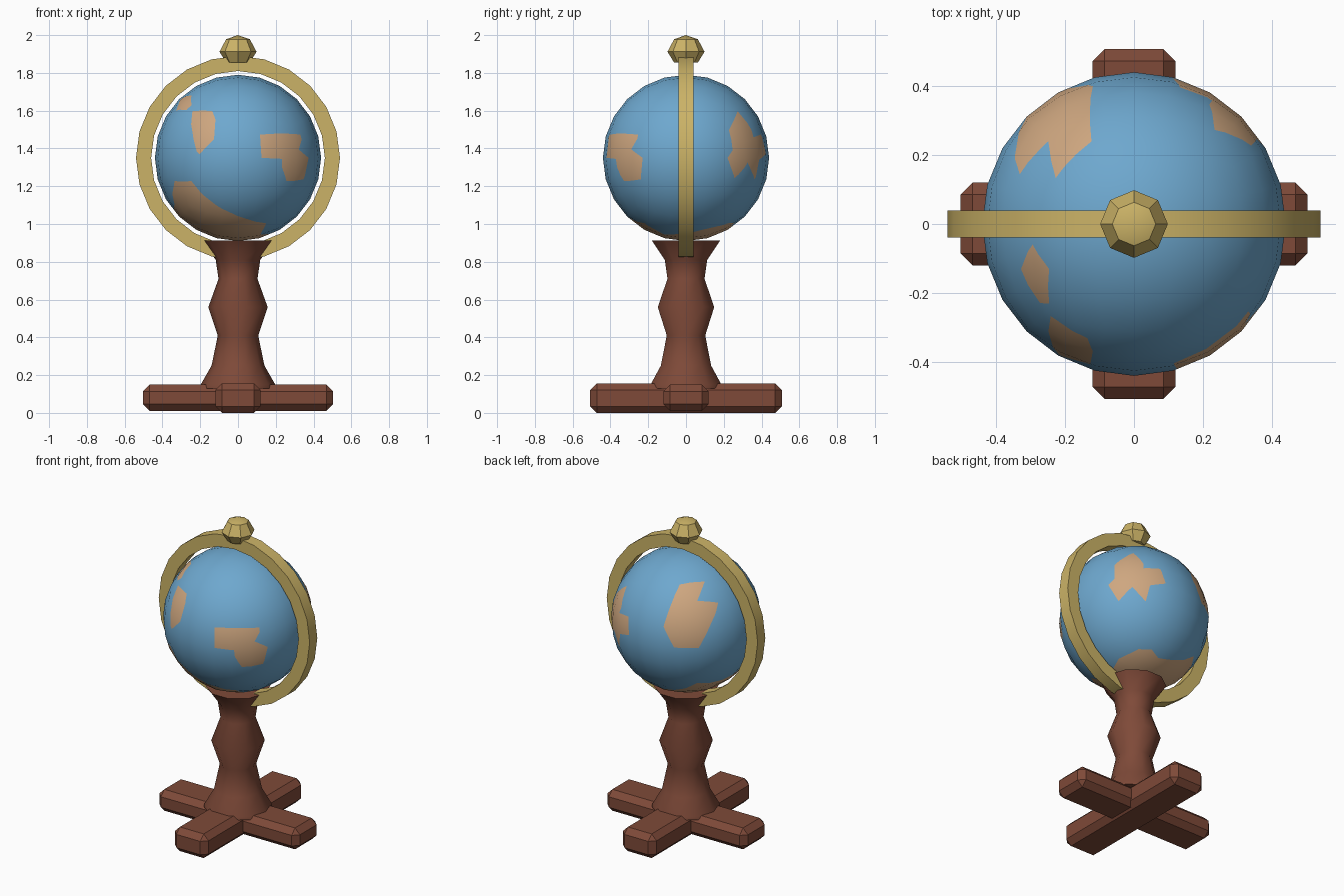
import bpy, bmesh, math
from mathutils import Vector, Matrix
from mathutils.geometry import intersect_point_line

if "Cube" in bpy.data.objects:
    bpy.data.objects.remove(bpy.data.objects["Cube"])

R, CENTRE = 0.44, Vector((0, 0, 1.35))


def material(name, rgb):
    m = bpy.data.materials.new(name)
    m.diffuse_color = (*rgb, 1)
    m.use_nodes = True
    m.node_tree.nodes["Principled BSDF"].inputs["Base Color"].default_value = m.diffuse_color
    return m


WOOD = material("red_brown_wood", (0.21, 0.068, 0.040))
BRASS = material("brass", (0.60, 0.45, 0.135))
OCEAN = material("ocean_blue", (0.155, 0.39, 0.62))
LAND = material("land_tan", (0.62, 0.385, 0.215))


def finish(name, bm, mats, loc=(0, 0, 0), angle=None):
    me = bpy.data.meshes.new(name)
    bmesh.ops.recalc_face_normals(bm, faces=bm.faces)
    bm.to_mesh(me)
    bm.free()
    ob = bpy.data.objects.new(name, me)
    ob.location = loc
    bpy.context.collection.objects.link(ob)
    for m in mats:
        me.materials.append(m)
    if angle:
        bpy.ops.object.select_all(action='DESELECT')
        ob.select_set(True)
        bpy.context.view_layer.objects.active = ob
        bpy.ops.object.shade_smooth_by_angle(angle=math.radians(angle))
    return ob


def lathe(profile, sides, closed=False):
    """Turn a (radius, height) profile around z; open profiles get end caps."""
    bm = bmesh.new()
    rings = []
    for r, z in profile:
        rings.append([bm.verts.new((r * math.cos(a), r * math.sin(a), z))
                      for a in (2 * math.pi * i / sides for i in range(sides))])
    pairs = list(zip(rings, rings[1:]))
    if closed:
        pairs.append((rings[-1], rings[0]))
    else:
        bm.faces.new(rings[0])
        bm.faces.new(rings[-1])
    for lo, hi in pairs:
        for i in range(sides):
            j = (i + 1) % sides
            bm.faces.new((lo[i], lo[j], hi[j], hi[i]))
    return bm


# Crossed base beams with chamfered edges
def beam(name, size, z_mid):
    bm = bmesh.new()
    bmesh.ops.create_cube(bm, size=1)
    bmesh.ops.scale(bm, vec=size, verts=bm.verts)
    bmesh.ops.bevel(bm, geom=bm.edges[:], offset=0.035, segments=1, affect='EDGES')
    finish(name, bm, [WOOD], (0, 0, z_mid))


beam("base_beam_side_to_side", (1.005, 0.24, 0.138), 0.08)
beam("base_beam_front_to_back", (0.24, 1.015, 0.156), 0.078)

# Turned pedestal
finish("pedestal", lathe([(0.20, 0.13), (0.197, 0.15), (0.14, 0.25), (0.107, 0.41),
                          (0.157, 0.56), (0.103, 0.71), (0.118, 0.81), (0.19, 0.912)], 10),
       [WOOD], angle=40)

# Upright meridian ring
ring = lathe([(0.46, -0.039), (0.54, -0.039), (0.54, 0.039), (0.46, 0.039)], 24, closed=True)
bmesh.ops.rotate(ring, verts=ring.verts, matrix=Matrix.Rotation(math.pi / 2, 3, 'X'))
finish("meridian_ring", ring, [BRASS], CENTRE, angle=30)

# Finial knob
finial = lathe([(0.063, 1.855), (0.098, 1.912), (0.063, 1.978), (0.001, 2.0)], 8)
bmesh.ops.remove_doubles(finial, verts=finial.verts, dist=0.003)
finish("finial", finial, [BRASS], angle=35)

# Globe: a cube grid pushed out to a sphere, 24 sides around each axis
globe = bmesh.new()
bmesh.ops.create_cube(globe, size=2)
bmesh.ops.subdivide_edges(globe, edges=globe.edges[:], cuts=5, use_grid_fill=True)
for v in globe.verts:
    v.co = Vector([math.tan(c * math.pi / 4) for c in v.co]).normalized() * R


def continent(axis, sign, outline):
    """Cut a flat outline, seen along an axis, into the globe and paint it."""
    pts = []
    for a, b in outline:
        p = [a, b]
        p.insert(axis, sign * math.sqrt(max(R * R - a * a - b * b, 0.0004)))
        pts.append(Vector(p).normalized())
    mid = sum(pts, Vector()).normalized()
    reach = min(p.dot(mid) for p in pts) - 0.12
    u = mid.orthogonal().normalized()
    w = mid.cross(u)

    def flat(p):
        return p.dot(u) / p.dot(mid), p.dot(w) / p.dot(mid)

    edges = list(zip(pts, pts[1:] + pts[:1]))
    for p, q in edges:
        near = [f for f in globe.faces if f.calc_center_median().normalized().dot(mid) > reach]
        geom = set(near)
        for f in near:
            geom.update(f.edges)
            geom.update(f.verts)
        bmesh.ops.bisect_plane(globe, geom=list(geom), dist=1e-5,
                               plane_co=(0, 0, 0), plane_no=p.cross(q).normalized())
    for f in globe.faces:
        c = f.calc_center_median()
        if c.normalized().dot(mid) < max(reach, 0.05):
            continue
        x, y = flat(c)
        inside = False
        for p, q in edges:
            (x1, y1), (x2, y2) = flat(p), flat(q)
            if (y1 > y) != (y2 > y) and x < x1 + (y - y1) * (x2 - x1) / (y2 - y1):
                inside = not inside
        if inside:
            f.material_index = 1


# Front right land
continent(1, -1, [(.116, .124), (.335, .124), (.34, .1), (.325, .045), (.375, 0), (.35, -.115),
                  (.26, -.125), (.235, -.05), (.233, -.005), (.125, 0)])
# Front left land and its small island
continent(1, -1, [(-.243, .25), (-.137, .25), (-.12, .205), (-.127, .1), (-.206, .02),
                  (-.22, .035), (-.25, .18)])
continent(1, -1, [(-.333, .255), (-.296, .32), (-.25, .337), (-.248, .28), (-.275, .255)])
# Right rear land
continent(0, 1, [(.275, .25), (.35, .15), (.36, .11), (.4, .125), (.425, .02), (.39, -.01),
                 (.365, -.115), (.33, -.025), (.26, -.11), (.22, 0), (.25, .04), (.23, .15)])
# Left rear land
continent(1, 1, [(-.125, .345), (-.23, .35), (-.25, .27), (-.335, .245), (-.345, .2),
                 (-.31, .007), (-.19, .01), (-.12, .13)])
# Southern land
continent(2, -1, [(-.34, -.25), (-.25, -.34), (-.12, -.34), (.01, -.31), (.15, -.22),
                  (.12, -.12), (.2, .1), (.15, .22), (.08, .26), (.015, .24), (-.16, .25),
                  (-.25, .25), (-.31, .14), (-.34, -.12)])

ob = finish("globe", globe, [OCEAN, LAND], CENTRE)
ob.data.shade_smooth()
ob.data.normals_split_custom_set_from_vertices([v.co.normalized() for v in ob.data.vertices])
